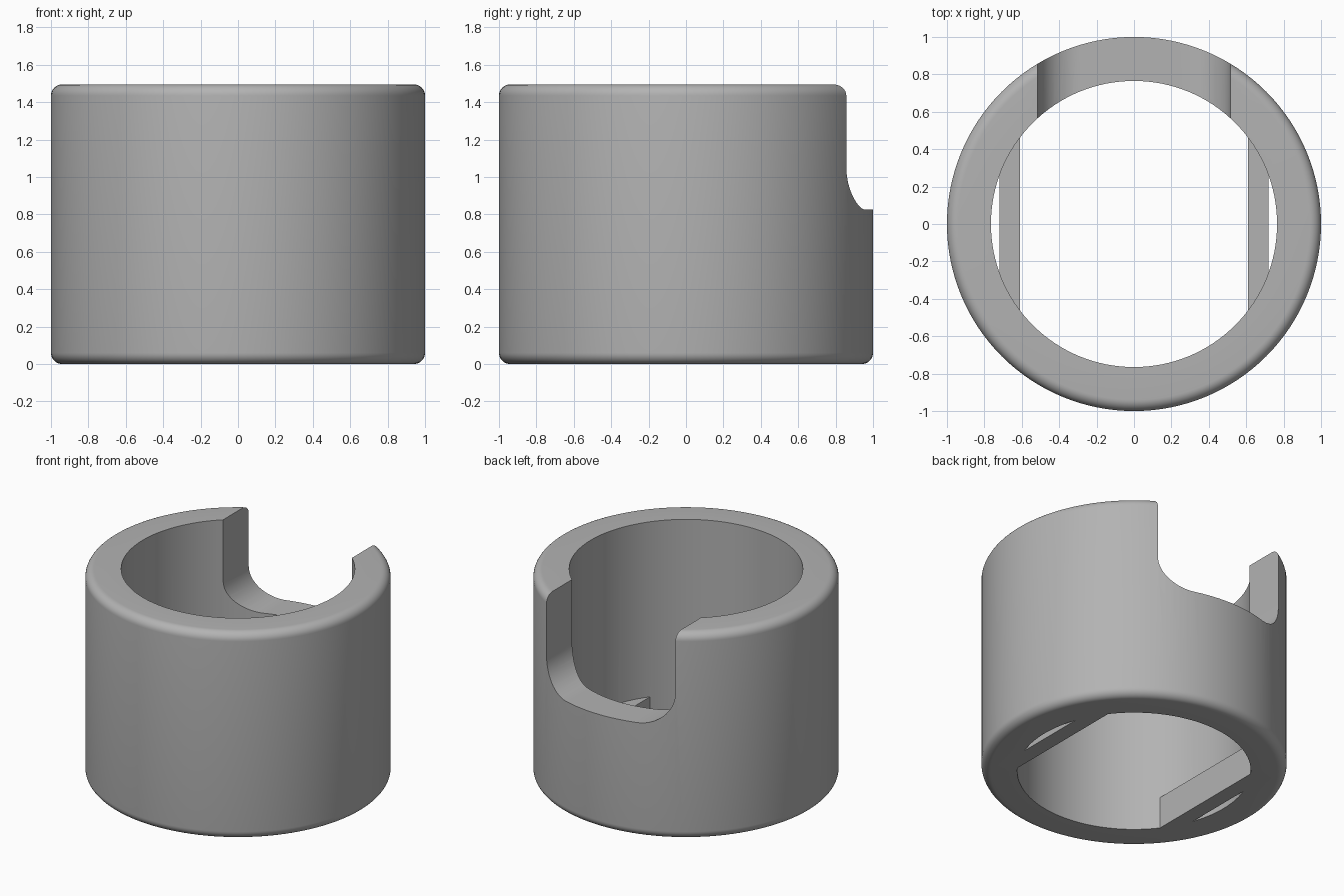
import bpy, bmesh
from math import sin, cos, pi, radians

OUTER, BORE, HEIGHT, FILLET = 1.0, 0.765, 1.495, 0.06
SEGMENTS = 128

if "Cube" in bpy.data.objects:
    bpy.data.objects.remove(bpy.data.objects["Cube"])

grey = bpy.data.materials.new("plain grey")
grey.use_nodes = True
colour = (0.45, 0.45, 0.45, 1)
grey.diffuse_color = colour
grey.node_tree.nodes["Principled BSDF"].inputs["Base Color"].default_value = colour


def finish(bm, name):
    bmesh.ops.recalc_face_normals(bm, faces=bm.faces)
    mesh = bpy.data.meshes.new(name)
    bm.to_mesh(mesh)
    bm.free()
    mesh.materials.append(grey)
    obj = bpy.data.objects.new(name, mesh)
    bpy.context.collection.objects.link(obj)
    return obj


def arc(cx, cz, r, start, end, steps):
    angles = [radians(start + (end - start) * i / steps) for i in range(steps + 1)]
    return [(cx + r * cos(a), cz + r * sin(a)) for a in angles]


def lathe(profile, name):
    bm = bmesh.new()
    verts = [bm.verts.new((x, 0, z)) for x, z in profile]
    edges = [bm.edges.new((v, verts[i - 1])) for i, v in enumerate(verts)]
    bmesh.ops.spin(bm, geom=verts + edges, cent=(0, 0, 0), axis=(0, 0, 1),
                   angle=2 * pi, steps=SEGMENTS, use_merge=True)
    bmesh.ops.remove_doubles(bm, verts=bm.verts, dist=0.0001)
    return finish(bm, name)


def prism(outline, y0, y1, name):
    bm = bmesh.new()
    face = bm.faces.new([bm.verts.new((x, y0, z)) for x, z in outline])
    moved = bmesh.ops.extrude_face_region(bm, geom=[face])["geom"]
    bmesh.ops.translate(bm, vec=(0, y1 - y0, 0),
                        verts=[v for v in moved if isinstance(v, bmesh.types.BMVert)])
    return finish(bm, name)


def combine(target, tool, operation):
    mod = target.modifiers.new(tool.name, "BOOLEAN")
    mod.operation, mod.solver, mod.object = operation, "EXACT", tool
    bpy.context.view_layer.objects.active = target
    bpy.ops.object.modifier_apply(modifier=mod.name)
    bpy.data.objects.remove(tool)


# Sleeve wall with rounded outer rims
inset = OUTER - FILLET
profile = [(BORE, 0)] + arc(inset, FILLET, FILLET, -90, 0, 8)
profile += arc(inset, HEIGHT - FILLET, FILLET, 0, 90, 8) + [(BORE, HEIGHT)]
sleeve = lathe(profile, "sleeve")

# Flat keys low on both sides of the bore
for side in (-1, 1):
    xs = (side * 0.61, side * 0.72)
    key = prism([(xs[0], 0), (xs[1], 0), (xs[1], 0.23), (xs[0], 0.23)], -0.5, 0.5, "flat_key")
    combine(sleeve, key, "UNION")

# Round-cornered slot open at the top of the back wall
half, floor, r = 0.515, 0.825, 0.23
slot = arc(r - half, floor + r, r, 180, 270, 16) + arc(half - r, floor + r, r, 270, 360, 16)
slot += [(half, HEIGHT + 0.2), (-half, HEIGHT + 0.2)]
combine(sleeve, prism(slot, 0.3, 1.3, "slot_cutter"), "DIFFERENCE")

# Smooth walls, crisp rims
bpy.ops.object.select_all(action="DESELECT")
sleeve.select_set(True)
bpy.context.view_layer.objects.active = sleeve
bpy.ops.object.shade_smooth_by_angle(angle=radians(25))
